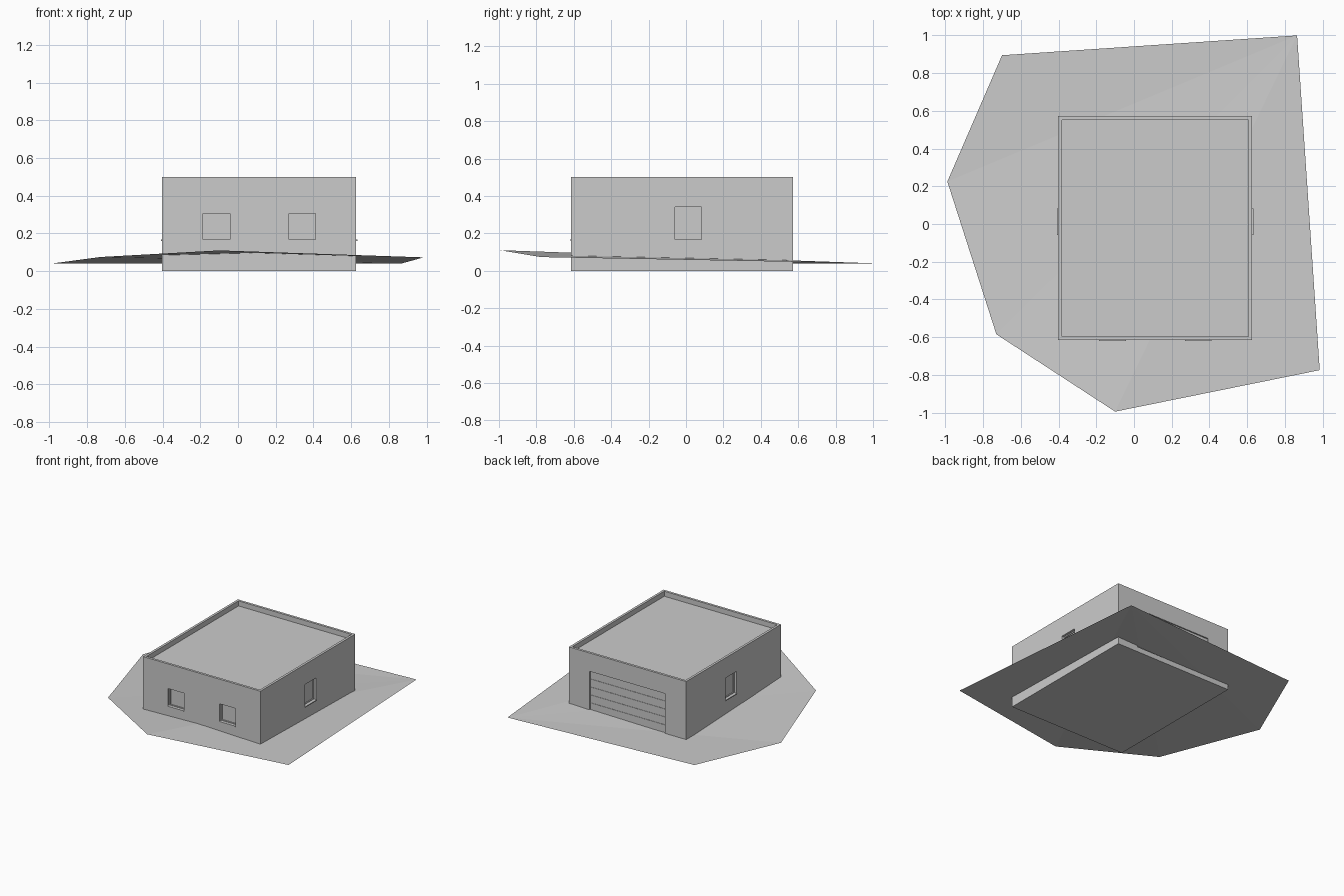
import bpy, bmesh

if "Cube" in bpy.data.objects:
    bpy.data.objects.remove(bpy.data.objects["Cube"])

X0, X1, Y0, Y1, H = -0.402, 0.627, -0.615, 0.572, 0.5
RECESS = 0.025


def mesh_object(name, bm):
    me = bpy.data.meshes.new(name)
    bm.to_mesh(me)
    bm.free()
    ob = bpy.data.objects.new(name, me)
    bpy.context.collection.objects.link(ob)
    return ob


def add_box(bm, lo, hi):
    verts = bmesh.ops.create_cube(bm, size=1)["verts"]
    for v in verts:
        for i in range(3):
            v.co[i] = lo[i] if v.co[i] < 0 else hi[i]


def box(name, lo, hi):
    bm = bmesh.new()
    add_box(bm, lo, hi)
    return mesh_object(name, bm)


def wall_box(side, a, b, z0, z1, d0, d1):
    """Corners of a box on a wall: a..b along it, d0..d1 outward from it."""
    if side in "FB":
        w, s = (Y0, -1) if side == "F" else (Y1, 1)
        p, q = sorted((w + s * d0, w + s * d1))
        return (a, p, z0), (b, q, z1)
    w, s = (X0, -1) if side == "L" else (X1, 1)
    p, q = sorted((w + s * d0, w + s * d1))
    return (p, a, z0), (q, b, z1)


def cut(target, name, lo, hi):
    cutter = box(name, lo, hi)
    cutter.hide_render = True
    cutter.hide_viewport = True
    cutter.display_type = 'WIRE'
    m = target.modifiers.new(name, 'BOOLEAN')
    m.operation = 'DIFFERENCE'
    m.solver = 'EXACT'
    m.object = cutter


# Sloping ground sheet, fanned from the far right corner
bm = bmesh.new()
pts = [(0.865, 1.0, 0.04), (-0.70, 0.895, 0.042), (-0.99, 0.225, 0.04),
       (-0.73, -0.585, 0.075), (-0.10, -0.995, 0.11), (0.985, -0.775, 0.073)]
vs = [bm.verts.new(p) for p in pts]
for i in range(1, 5):
    bm.faces.new((vs[0], vs[i], vs[i + 1]))
mesh_object("ground", bm)

# Building block with a sunken flat roof behind a parapet
bm = bmesh.new()
add_box(bm, (X0, Y0, 0), (X1, Y1, H))
bm.faces.ensure_lookup_table()
top = max(bm.faces, key=lambda f: f.calc_center_median().z)
bmesh.ops.inset_region(bm, faces=[top], thickness=0.027)
ext = bmesh.ops.extrude_discrete_faces(bm, faces=[top])["faces"]
bmesh.ops.translate(bm, vec=(0, 0, -0.04), verts=ext[0].verts)
bmesh.ops.recalc_face_normals(bm, faces=bm.faces)
building = mesh_object("building", bm)

# Recessed windows with frames and slim projecting sills
windows = [("front_left", "F", -0.185, -0.043, 0.165, 0.305),
           ("front_right", "F", 0.27, 0.41, 0.165, 0.305),
           ("right_side", "R", -0.058, 0.082, 0.165, 0.34),
           ("left_side", "L", -0.058, 0.082, 0.165, 0.34)]
t = 0.009
for name, side, a, b, z0, z1 in windows:
    cut(building, name + "_opening", *wall_box(side, a, b, z0, z1, -RECESS, 0.05))
    bm = bmesh.new()
    for p, q, r, s in ((a, a + t, z0, z1), (b - t, b, z0, z1),
                       (a + t, b - t, z0, z0 + t), (a + t, b - t, z1 - t, z1)):
        add_box(bm, *wall_box(side, p, q, r, s, -RECESS - 0.002, -RECESS + 0.007))
    mesh_object(name + "_window_frame", bm)
    box(name + "_window_sill",
        *wall_box(side, a, b, z0 - 0.004, z0 + 0.003, -RECESS, 0.006))

# Sectional garage door at the back: five panels in a shallow recess
DA, DB, DZ0, DZ1 = -0.216, 0.445, 0.04, 0.355
cut(building, "garage_opening", *wall_box("B", DA, DB, DZ0, DZ1, -0.012, 0.05))
bm = bmesh.new()
step = (DZ1 - DZ0) / 5
for i in range(5):
    add_box(bm, *wall_box("B", DA, DB, DZ0 + i * step + 0.001,
                          DZ0 + (i + 1) * step - 0.001, -0.014, -0.009))
mesh_object("garage_door", bm)
